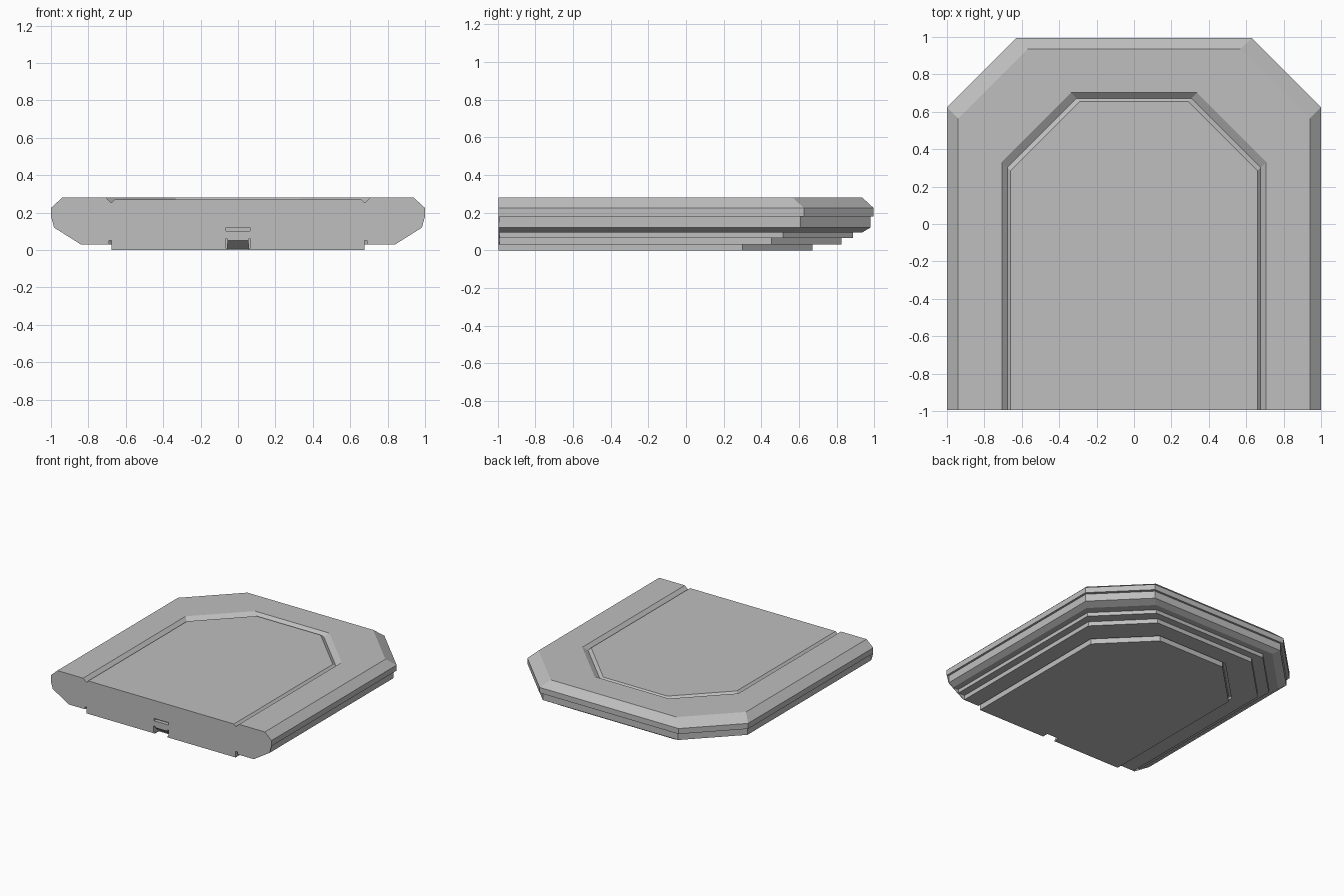
import bpy
import bmesh

cube = bpy.data.objects.get("Cube")
if cube:
    bpy.data.objects.remove(cube, do_unlink=True)

FRONT = -0.995
PLATE = 0.005      # thickness of the front end plate
CUT = 0.37         # size of the rear corner chamfers

grey = bpy.data.materials.new("plain grey")
grey.use_nodes = True
grey.diffuse_color = (0.52, 0.52, 0.52, 1)
bsdf = grey.node_tree.nodes["Principled BSDF"]
bsdf.inputs["Base Color"].default_value = (0.52, 0.52, 0.52, 1)
bsdf.inputs["Roughness"].default_value = 0.8


def finish(name, bm):
    bmesh.ops.recalc_face_normals(bm, faces=bm.faces)
    mesh = bpy.data.meshes.new(name)
    bm.to_mesh(mesh)
    bm.free()
    mesh.materials.append(grey)
    obj = bpy.data.objects.new(name, mesh)
    bpy.context.collection.objects.link(obj)
    return obj


def outline(w, z):
    """Plan outline of half width w: straight sides and a chamfered back."""
    half = [(w, FRONT + PLATE), (w, w - CUT - 0.005), (w - CUT, w - 0.005)]
    points = half + [(-x, y) for x, y in reversed(half)]
    return [(x, y, z) for x, y in points]


def stack(name, profile):
    """Loft plan outlines through (half width, height) pairs."""
    bm = bmesh.new()
    rings = [[bm.verts.new(p) for p in outline(w, z)] for w, z in profile]
    for low, high in zip(rings, rings[1:]):
        for i in range(len(low) - 1):
            bm.faces.new((low[i], low[i + 1], high[i + 1], high[i]))
    bm.faces.new(rings[0])
    bm.faces.new(rings[-1])
    bm.faces.new([r[0] for r in rings] + [r[-1] for r in reversed(rings)])
    return finish(name, bm)


def prism(name, points, axis, start, end):
    """Extrude a polygon along x or y."""
    bm = bmesh.new()
    place = (lambda a, z, t: (t, a, z)) if axis == "x" else (lambda a, z, t: (a, t, z))
    ends = [[bm.verts.new(place(a, z, t)) for a, z in points] for t in (start, end)]
    for cap in ends:
        bm.faces.new(cap)
    n = len(points)
    for i in range(n):
        j = (i + 1) % n
        bm.faces.new((ends[0][i], ends[0][j], ends[1][j], ends[1][i]))
    return finish(name, bm)


def box(name, x0, x1, z0, z1, depth):
    points = [(x0, z0), (x1, z0), (x1, z1), (x0, z1)]
    return prism(name, points, "y", FRONT - 0.02, FRONT + depth)


# Sections shared by the body and the end plate
foot = [(0.675, 0), (0.675, 0.05), (0.69, 0.05), (0.69, 0.03)]
top = [(1, 0.225), (0.94, 0.28), (0.707, 0.28), (0.677, 0.253), (0.66, 0.27)]

# Body with stepped underside, bevelled rim and grooved top panel
steps = [(0.83, 0.03), (0.83, 0.065), (0.89, 0.065), (0.89, 0.095),
         (0.94, 0.095), (0.983, 0.12), (0.983, 0.18), (1, 0.18)]
body = stack("body", foot + steps + top)

# Thin end plate with a smooth sloping flank
flank = [(0.84, 0.03), (0.983, 0.12), (1, 0.18)]
side = foot + flank + top
section = side + [(-x, z) for x, z in reversed(side)]
end_plate = prism("front_end_plate", section, "y", FRONT, FRONT + PLATE)

# Front slot, sloping latch notch and its narrow side slits
cutters = [box("slot_cutter", -0.065, 0.065, 0.103, 0.122, 0.03)]
wedge = [(FRONT - 0.02, -0.02), (FRONT - 0.02, 0.05), (FRONT, 0.05),
         (FRONT + 0.05, 0.008), (FRONT + 0.05, -0.02)]
cutters.append(prism("notch_cutter", wedge, "x", -0.056, 0.056))
for s in (-1, 1):
    x0, x1 = sorted((s * 0.0555, s * 0.067))
    cutters.append(box("slit_cutter", x0, x1, 0.01, 0.06, 0.05))

for obj in (body, end_plate):
    for cutter in cutters:
        cutter.hide_render = True
        mod = obj.modifiers.new(cutter.name, "BOOLEAN")
        mod.operation = "DIFFERENCE"
        mod.solver = "EXACT"
        mod.object = cutter
    bpy.context.view_layer.update()
    graph = bpy.context.evaluated_depsgraph_get()
    result = bpy.data.meshes.new_from_object(obj.evaluated_get(graph))
    obj.modifiers.clear()
    obj.data = result

for cutter in cutters:
    bpy.data.objects.remove(cutter, do_unlink=True)
